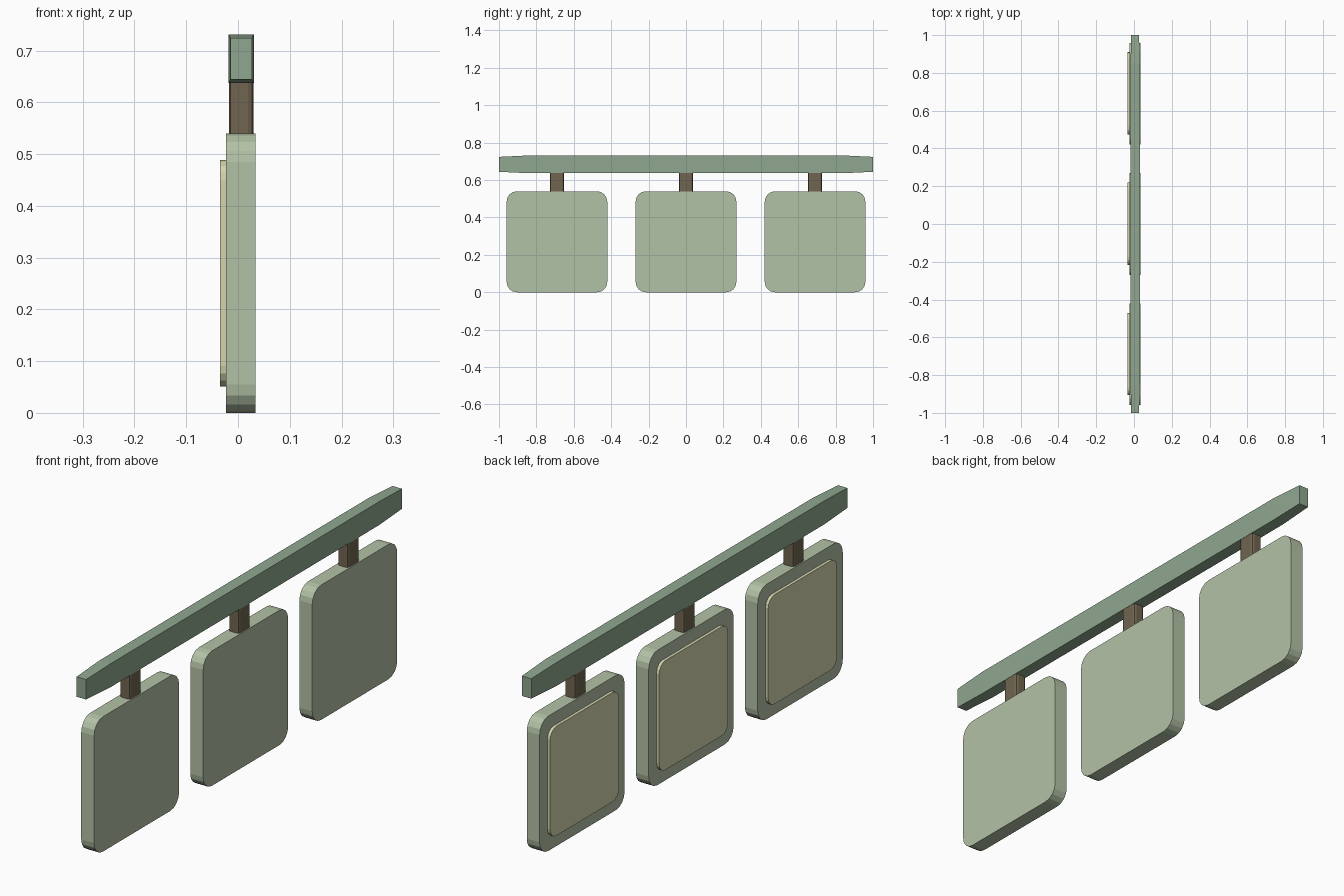
import bpy, bmesh, math

if "Cube" in bpy.data.objects:
    bpy.data.objects.remove(bpy.data.objects["Cube"])

def material(name, rgb):
    m = bpy.data.materials.new(name)
    m.diffuse_color = (*rgb, 1)
    m.use_nodes = True
    m.node_tree.nodes["Principled BSDF"].inputs["Base Color"].default_value = m.diffuse_color
    return m

BAR = material("sage", (0.28, 0.39, 0.28))
PANEL = material("pale_green", (0.45, 0.54, 0.38))
INSET = material("cream", (0.66, 0.66, 0.42))
POST = material("brown", (0.16, 0.13, 0.08))

def prism(name, outline, offset, mat):
    """Extrude a closed 3D outline by an offset vector."""
    bm = bmesh.new()
    face = bm.faces.new([bm.verts.new(p) for p in outline])
    ext = bmesh.ops.extrude_face_region(bm, geom=[face])
    bmesh.ops.translate(bm, vec=offset,
                        verts=[v for v in ext["geom"] if isinstance(v, bmesh.types.BMVert)])
    bmesh.ops.recalc_face_normals(bm, faces=bm.faces)
    mesh = bpy.data.meshes.new(name)
    bm.to_mesh(mesh)
    bm.free()
    obj = bpy.data.objects.new(name, mesh)
    obj.data.materials.append(mat)
    bpy.context.collection.objects.link(obj)
    return obj

def rounded_rect(hw, hh, r, segs):
    pts = []
    for i, (sx, sy) in enumerate([(1, 1), (-1, 1), (-1, -1), (1, -1)]):
        for k in range(segs + 1):
            a = math.radians(90 * (i + k / segs))
            pts.append((sx * (hw - r) + r * math.cos(a), sy * (hh - r) + r * math.sin(a)))
    return pts

# hanging panels, each with a raised pad on the back and a post up to the bar
for i, y in enumerate((-0.69, 0, 0.69), 1):
    plate = rounded_rect(0.269, 0.27, 0.055, 4)
    prism(f"panel_{i}", [(-0.023, y + a, 0.27 + b) for a, b in plate], (0.057, 0, 0), PANEL)
    pad = rounded_rect(0.218, 0.219, 0.04, 4)
    prism(f"pad_{i}", [(-0.035, y + 0.002 + a, 0.27 + b) for a, b in pad], (0.02, 0, 0), INSET)
    post = rounded_rect(0.0235, 0.037, 0.01, 2)
    prism(f"post_{i}", [(0.006 + a, y + b, 0.525) for a, b in post], (0, 0, 0.13), POST)

# top bar, tapering towards both ends
bm = bmesh.new()
rings = []
for y, s in ((-1, 0.85), (-0.85, 1), (0.85, 1), (1, 0.85)):
    rings.append([bm.verts.new((0.006 + sx * 0.0245 * s, y, 0.684 + sz * 0.047 * s))
                  for sx, sz in ((-1, -1), (1, -1), (1, 1), (-1, 1))])
for a, b in zip(rings, rings[1:]):
    for k in range(4):
        n = (k + 1) % 4
        bm.faces.new((a[k], a[n], b[n], b[k]))
bm.faces.new(rings[0])
bm.faces.new(rings[-1])
bmesh.ops.recalc_face_normals(bm, faces=bm.faces)
mesh = bpy.data.meshes.new("top_bar")
bm.to_mesh(mesh)
bm.free()
bar = bpy.data.objects.new("top_bar", mesh)
bar.data.materials.append(BAR)
bpy.context.collection.objects.link(bar)
